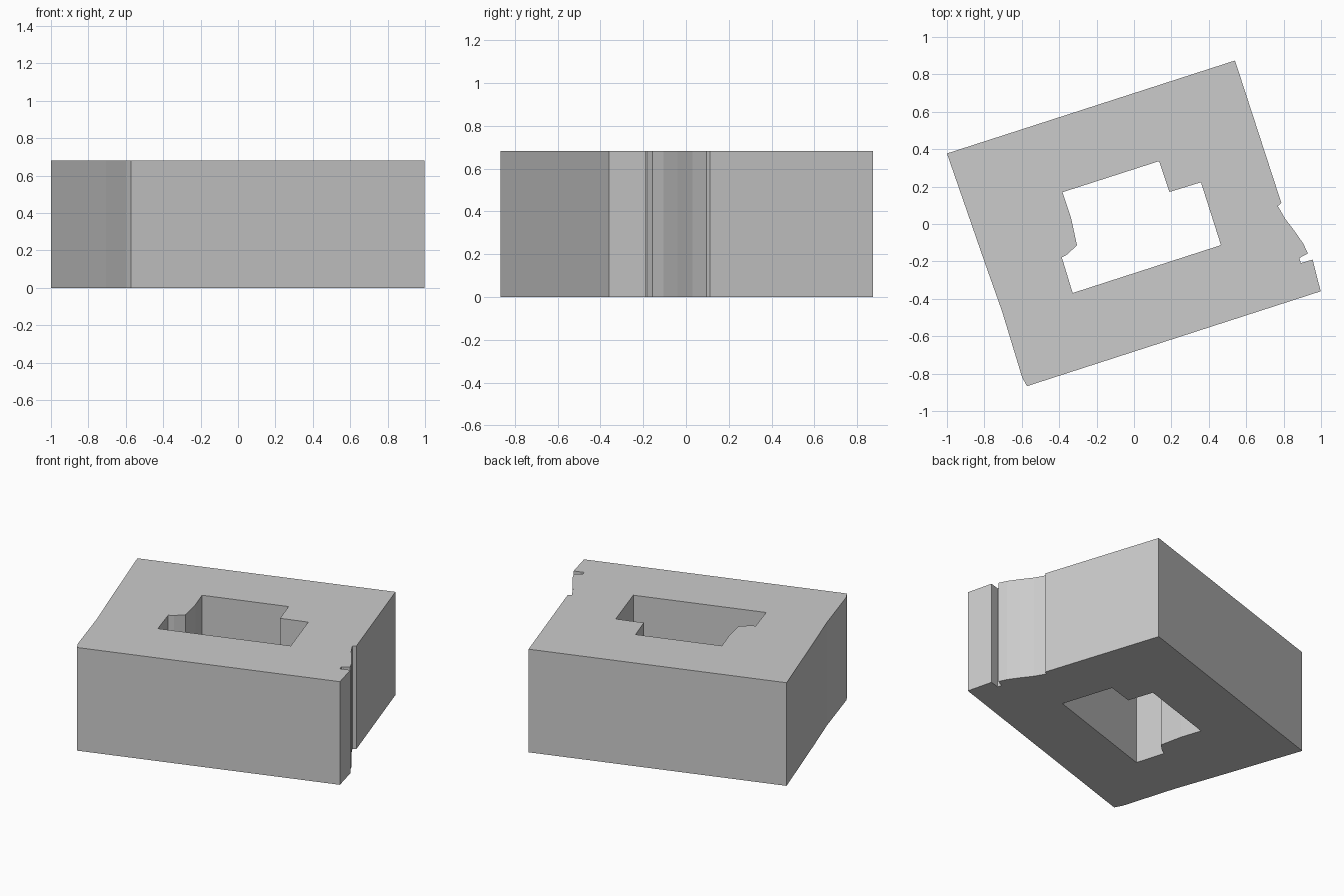
import bpy, bmesh

if "Cube" in bpy.data.objects:
    bpy.data.objects.remove(bpy.data.objects["Cube"])

HEIGHT = 0.682

# Outer wall outline, including the broken right side and its small notch
outer = [(-1, .377), (.54, .874), (.788, .112), (.769, .096), (.807, .03),
         (.86, -.04), (.905, -.105), (.93, -.157), (.884, -.182), (.892, -.209),
         (.955, -.19), (.998, -.36), (-.572, -.867), (-.598, -.82),
         (-.706, -.465), (-.80, -.2)]
# Courtyard outline
court = [(-.382, .17), (.134, .336), (.189, .171), (.358, .223), (.465, -.113),
         (-.328, -.369), (-.386, -.178), (-.355, -.162), (-.305, -.113),
         (-.337, .035)]

# A filled 2D curve: the inner loop becomes a through opening
curve = bpy.data.curves.new("building_profile", 'CURVE')
curve.dimensions = '2D'
curve.fill_mode = 'BOTH'
curve.extrude = HEIGHT / 2
for loop in (outer, court):
    spline = curve.splines.new('POLY')
    spline.points.add(len(loop) - 1)
    for p, (x, y) in zip(spline.points, loop):
        p.co = (x, y, 0, 1)
    spline.use_cyclic_u = True
profile = bpy.data.objects.new("building_profile", curve)
bpy.context.collection.objects.link(profile)

# Convert to a welded mesh block standing on the ground
bpy.context.view_layer.update()
deps = bpy.context.evaluated_depsgraph_get()
mesh = bpy.data.meshes.new_from_object(profile.evaluated_get(deps))
bm = bmesh.new()
bm.from_mesh(mesh)
bmesh.ops.remove_doubles(bm, verts=bm.verts, dist=1e-4)
bmesh.ops.translate(bm, verts=bm.verts, vec=(0, 0, HEIGHT / 2))
bmesh.ops.recalc_face_normals(bm, faces=bm.faces)
for f in bm.faces:
    f.smooth = False
bm.to_mesh(mesh)
bm.free()
bpy.data.objects.remove(profile)
mesh.name = "courtyard_building"
block = bpy.data.objects.new("courtyard_building", mesh)
bpy.context.collection.objects.link(block)
